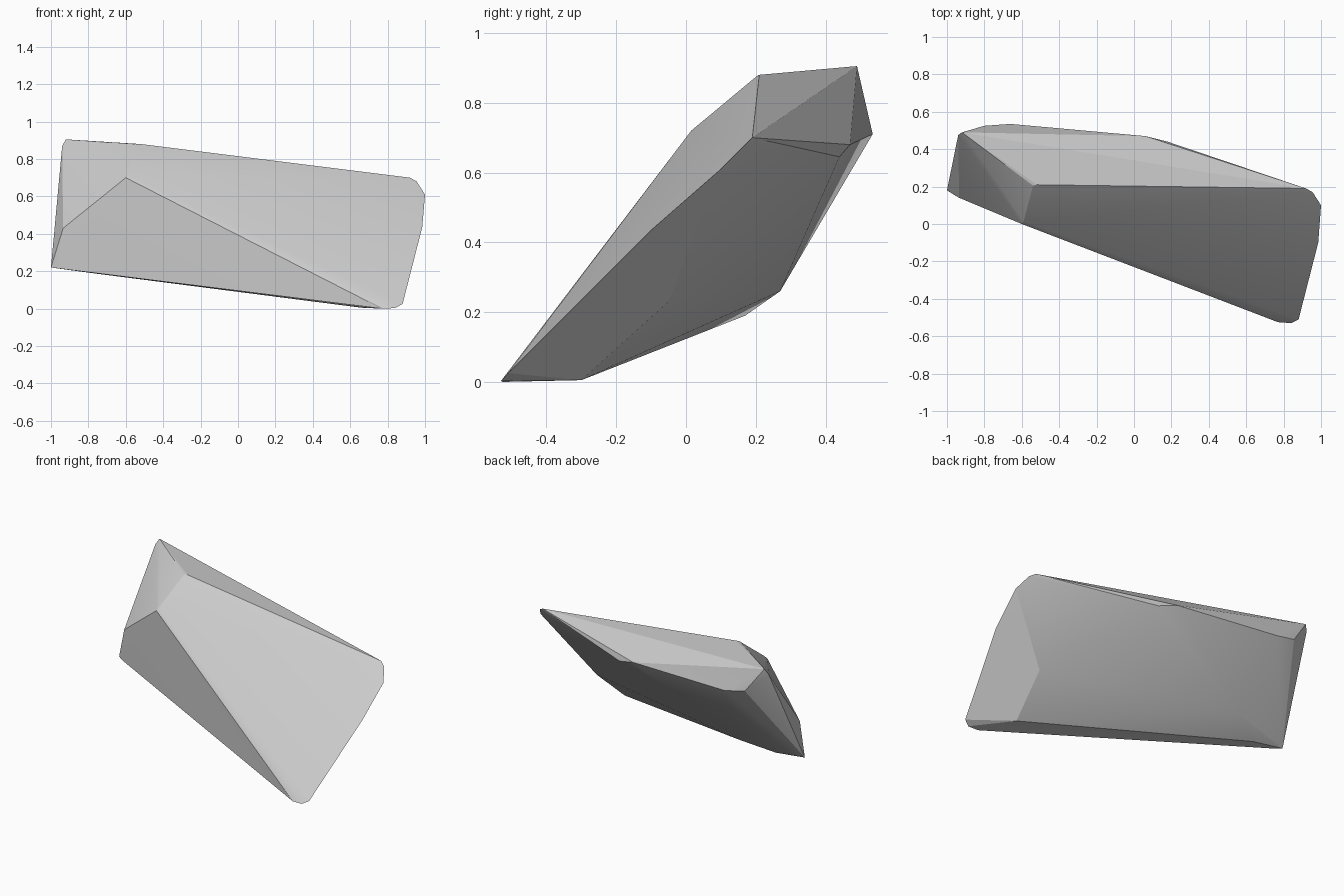
import bpy, bmesh, math

if "Cube" in bpy.data.objects:
    bpy.data.objects.remove(bpy.data.objects["Cube"])

# Corner clusters of the chipped stone; the skin is their convex hull
corners = {
    "peak": [(-0.92, 0.49, 0.905), (-0.94, 0.475, 0.87)],
    "top_ridge": [(-0.52, 0.21, 0.88), (-0.54, 0.205, 0.878)],
    "front_ridge": [(-0.6, 0.0, 0.70), (-0.59, 0.015, 0.72)],
    "right_top": [(0.92, 0.19, 0.70), (0.955, 0.17, 0.68), (1.0, 0.10, 0.61)],
    "right_side": [(0.985, -0.10, 0.435)],
    "front_tip": [(0.77, -0.525, 0.0), (0.84, -0.53, 0.003), (0.88, -0.51, 0.025)],
    "left_low": [(-1.0, 0.18, 0.22), (-0.96, 0.155, 0.215), (-0.78, 0.17, 0.19)],
    "left_front": [(-0.935, 0.14, 0.43)],
    "underside": [(0.66, -0.30, 0.005), (0.69, -0.05, 0.23), (-0.59, 0.27, 0.26)],
    "back": [(-0.66, 0.535, 0.71), (-0.80, 0.525, 0.74),
             (0.06, 0.47, 0.68), (0.18, 0.44, 0.645)],
}

bm = bmesh.new()
for group in corners.values():
    for co in group:
        bm.verts.new(co)
hull = bmesh.ops.convex_hull(bm, input=bm.verts[:])
loose = [v for v in bm.verts if not v.link_faces]
bmesh.ops.delete(bm, geom=loose, context='VERTS')
bmesh.ops.recalc_face_normals(bm, faces=bm.faces[:])

mesh = bpy.data.meshes.new("stone")
bm.to_mesh(mesh)
bm.free()
stone = bpy.data.objects.new("stone", mesh)
bpy.context.collection.objects.link(stone)

# Soften only the very shallow facets
bpy.context.view_layer.objects.active = stone
stone.select_set(True)
bpy.ops.object.shade_smooth_by_angle(angle=math.radians(15))
